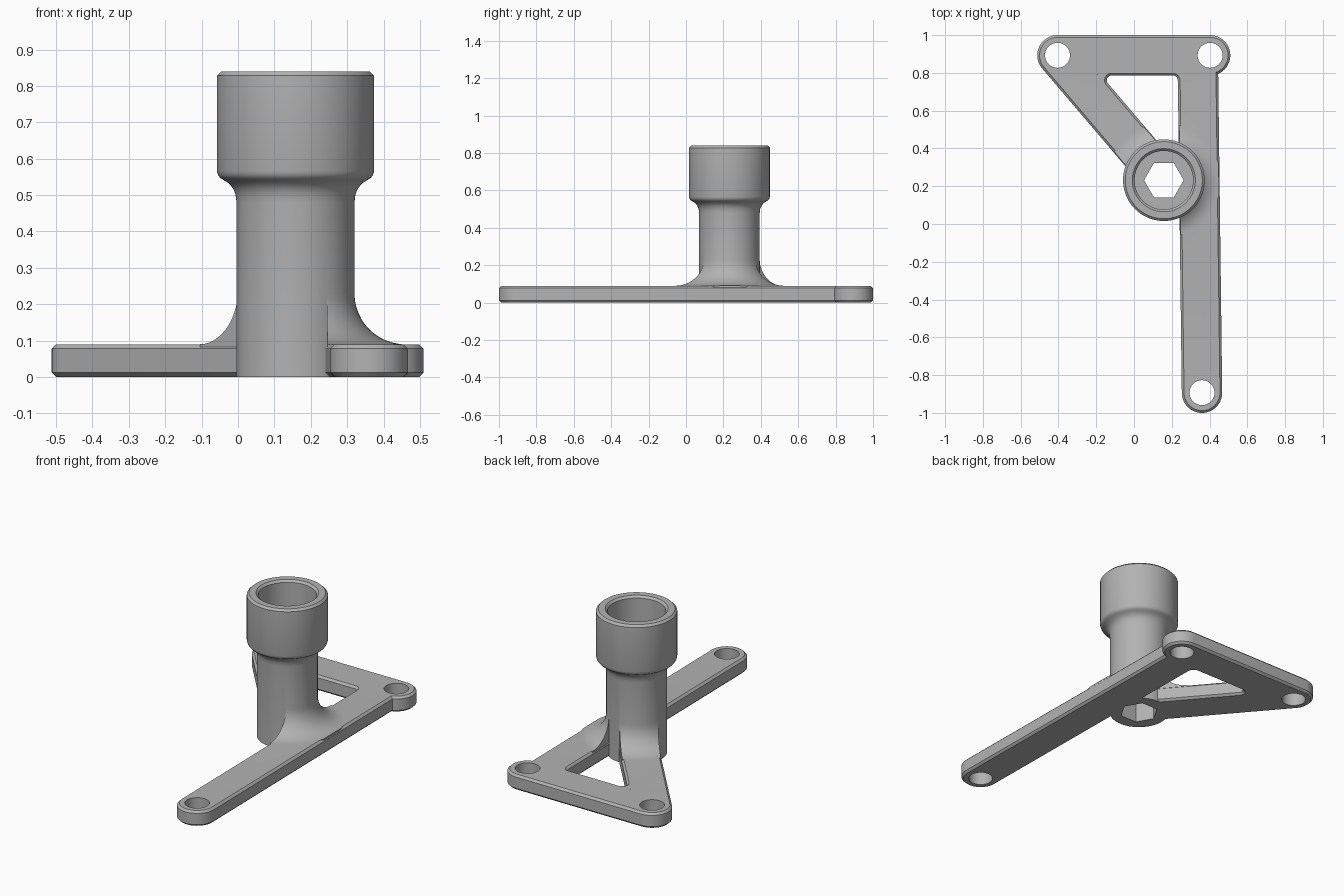
import bpy, bmesh
from math import cos, sin, pi
from mathutils import Vector

cube = bpy.data.objects.get("Cube")
if cube:
    bpy.data.objects.remove(cube, do_unlink=True)

grey = bpy.data.materials.new("plain grey")
grey.use_nodes = True
grey.diffuse_color = (0.45, 0.45, 0.45, 1)
grey.node_tree.nodes["Principled BSDF"].inputs["Base Color"].default_value = grey.diffuse_color

THICK, CHAMFER, ARM = 0.09, 0.012, 0.107
BACK_RIGHT = Vector((-0.405, 0.893))
BACK_LEFT = Vector((0.403, 0.893))
FRONT = Vector((0.36, -0.893))
POST = Vector((0.158, 0.232))
ARM_TOP = Vector((0.338, 0.86))


def loft(name, rings):
    """Closed solid through a stack of (outline, z) rings."""
    bm = bmesh.new()
    loops = [[bm.verts.new((p[0], p[1], z)) for p in pts] for pts, z in rings]
    for a, b in zip(loops, loops[1:]):
        for i in range(len(a)):
            j = (i + 1) % len(a)
            bm.faces.new((a[i], a[j], b[j], b[i]))
    bm.faces.new(loops[0][::-1])
    bm.faces.new(loops[-1])
    bmesh.ops.recalc_face_normals(bm, faces=bm.faces)
    mesh = bpy.data.meshes.new(name)
    bm.to_mesh(mesh)
    bm.free()
    ob = bpy.data.objects.new(name, mesh)
    mesh.materials.append(grey)
    bpy.context.collection.objects.link(ob)
    return ob


def circle(c, r, n=72):
    return [c + r * Vector((cos(2 * pi * i / n), sin(2 * pi * i / n))) for i in range(n)]


def lathe(name, c, profile):
    return loft(name, [(circle(c, r), z) for r, z in profile])


def capsule(a, b, r, n=28):
    d = (b - a).normalized()
    side = Vector((-d.y, d.x))
    half = [(cos(pi * i / n), sin(pi * i / n)) for i in range(n + 1)]
    return [b + r * (-c * side + s * d) for c, s in half] + \
           [a + r * (c * side - s * d) for c, s in half]


def plate(name, outline):
    """Flat part with chamfered rims; outline takes the inset."""
    return loft(name, [(outline(CHAMFER), 0), (outline(0), CHAMFER),
                       (outline(0), THICK - CHAMFER), (outline(CHAMFER), THICK)])


def combine(target, other, operation):
    mod = target.modifiers.new(operation, 'BOOLEAN')
    mod.operation = operation
    mod.solver = 'EXACT'
    mod.object = other
    bpy.context.view_layer.objects.active = target
    bpy.ops.object.modifier_apply(modifier=mod.name)
    bpy.data.objects.remove(other, do_unlink=True)


def corner(name, c, n1, n2, r):
    """Rounded filler where two bars meet, tangent along n1 and n2."""
    def outline(inset):
        arc = [(n1.lerp(n2, i / 10)).normalized() * (r + inset) + c for i in range(11)]
        tip = c + (n1 + n2) * (r / (1 + n1.dot(n2)) + 0.03)
        return [c + n1 * (r + 0.03)] + arc + [c + n2 * (r + 0.03), tip]
    return plate(name, outline)


# Three flat bars
bars = {"back_bar": (BACK_RIGHT, BACK_LEFT), "diagonal_arm": (BACK_RIGHT, POST),
        "long_arm": (FRONT, ARM_TOP)}
parts = [plate(k, lambda s, a=a, b=b: capsule(a, b, ARM - s)) for k, (a, b) in bars.items()]
bracket = parts[0]
for part in parts[1:]:
    combine(bracket, part, 'UNION')

# Rounded window corners
d = (POST - BACK_RIGHT).normalized()
n = Vector((-d.y, d.x))
up, r = Vector((0, 1)), 0.025
cy = BACK_RIGHT.y - ARM - r
cx = BACK_RIGHT.x + (ARM + r + (ARM + r) * n.y) / n.x
combine(bracket, corner("window_corner", Vector((cx, cy)), up, -n, r), 'UNION')
cx = ARM_TOP.x - ARM - r
combine(bracket, corner("window_corner", Vector((cx, cy)), up, Vector((1, 0)), r), 'UNION')

# Flared foot of the post, trimmed to the width of each arm
R, F = 0.162, 0.14
flare = [(R + F, 0.05)] + [(R + F - F * sin(t), THICK + F - F * cos(t))
                           for t in [pi / 2 * i / 12 for i in range(13)]]
for key in ("diagonal_arm", "long_arm"):
    a, b = bars[key]
    foot = lathe("flared_foot", POST, flare)
    trim = capsule(a, b, ARM - 0.004)
    combine(foot, loft("trim", [(trim, 0.03), (trim, 0.3)]), 'INTERSECT')
    combine(bracket, foot, 'UNION')

# Post and cup with its bore
post = lathe("post", POST, [
    (R, 0), (R, 0.48), (0.165, 0.503), (0.172, 0.519), (0.183, 0.532), (0.197, 0.541),
    (0.207, 0.547), (0.213, 0.555), (0.216, 0.566), (0.216, 0.828), (0.204, 0.84),
    (0.167, 0.84), (0.155, 0.828), (0.155, 0.55)])
combine(bracket, post, 'UNION')

# Hexagonal shaft and mounting holes
hexagon = circle(POST, 0.105, 6)
combine(bracket, loft("hex_cutter", [(hexagon, -0.1), (hexagon, 0.7)]), 'DIFFERENCE')
for spot in (BACK_RIGHT, BACK_LEFT, FRONT):
    combine(bracket, lathe("hole_cutter", spot, [(0.066, -0.1), (0.066, 0.2)]), 'DIFFERENCE')

# Smooth curved walls, crisp edges
bracket.name = "mounting_bracket"
bpy.ops.object.select_all(action='DESELECT')
bracket.select_set(True)
bpy.context.view_layer.objects.active = bracket
bpy.ops.object.shade_smooth_by_angle(angle=pi / 6)
